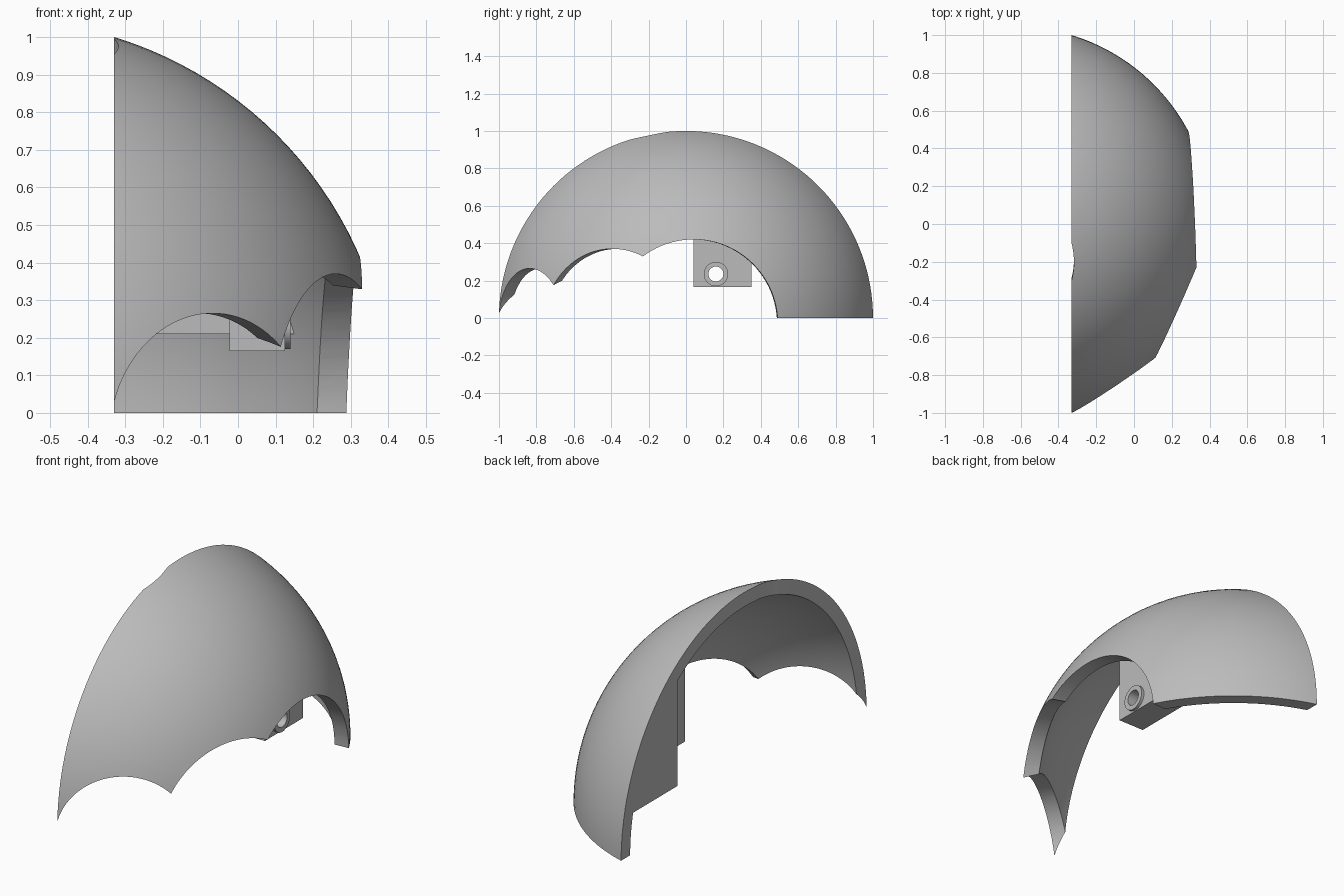
import bpy
from math import radians
from mathutils import Vector

old = bpy.data.objects.get("Cube")
if old:
    bpy.data.objects.remove(old, do_unlink=True)

CENTRE = Vector((-0.635, 0, 0))
OUTER, INNER = 1.0455, 0.975
CUT_X = -0.33

grey = bpy.data.materials.new("plain grey")
grey.use_nodes = True
colour = (0.5, 0.5, 0.5, 1)
grey.diffuse_color = colour
grey.node_tree.nodes["Principled BSDF"].inputs["Base Color"].default_value = colour


def sphere(name, radius):
    # poles lie along x; the small turn keeps vertices off the cut planes
    bpy.ops.mesh.primitive_uv_sphere_add(segments=144, ring_count=72, radius=radius,
                                         location=CENTRE, rotation=(radians(0.6), radians(90), 0))
    ob = bpy.context.object
    ob.name = name
    return ob


def box(name, low, high):
    low, high = Vector(low), Vector(high)
    bpy.ops.mesh.primitive_cube_add(size=1, location=(low + high) / 2)
    ob = bpy.context.object
    ob.name = name
    ob.scale = high - low
    return ob


def cylinder(name, centre, direction, radius, length):
    turn = Vector(direction).to_track_quat('Z', 'Y').to_euler()
    bpy.ops.mesh.primitive_cylinder_add(vertices=96, radius=radius, depth=length,
                                        location=centre, rotation=turn)
    ob = bpy.context.object
    ob.name = name
    return ob


def combine(target, tool, operation):
    mod = target.modifiers.new("combine", 'BOOLEAN')
    mod.operation = operation
    mod.solver = 'EXACT'
    mod.object = tool
    bpy.context.view_layer.objects.active = target
    bpy.ops.object.modifier_apply(modifier=mod.name)
    bpy.data.objects.remove(tool, do_unlink=True)


def finish(ob):
    bpy.ops.object.select_all(action='DESELECT')
    ob.select_set(True)
    bpy.context.view_layer.objects.active = ob
    bpy.ops.object.shade_smooth_by_angle(angle=radians(30))
    ob.data.materials.clear()
    ob.data.materials.append(grey)


# Curved shell: hollow sphere trimmed at the side and the base
shell = sphere("shell", OUTER)
combine(shell, sphere("hollow", INNER), 'DIFFERENCE')
combine(shell, box("trim", (CUT_X, -2, 0), (2, 2, 2)), 'INTERSECT')

# Scalloped lower edge: three arches cut roughly radially
arches = [
    ((-0.071, -0.83, -0.055), (0.55, -0.835, 0), 0.32),
    ((0.2535, -0.391, -0.036), (0.912, -0.41, 0), 0.406),
    ((0.3, 0.04, -0.031), (1, 0.055, 0), 0.451),
]
for centre, direction, radius in arches:
    combine(shell, cylinder("arch_cutter", centre, direction, radius, 0.8), 'DIFFERENCE')

# Shallow notch in the flat rim near the top
combine(shell, cylinder("notch_cutter", (-0.738, -0.2, 0.97), (0, -0.2, 0.98), 0.42, 0.4),
        'DIFFERENCE')
finish(shell)

# Solid filling at the back, flush with the flat rim
filling = box("back_filling", (CUT_X, 0.54, 0.21), (1, 1.2, 1.2))
combine(filling, sphere("filling_limit", INNER + 0.002), 'INTERSECT')
finish(filling)

# Mounting block hanging from the shell, with a bored boss
block = box("mounting_block", (-0.022, 0.04, 0.165), (0.125, 0.35, 1.2))
combine(block, sphere("block_limit", INNER + 0.01), 'INTERSECT')
hole_centre = (0.06, 0.16, 0.235)
combine(block, cylinder("boss", (0.115, 0.16, 0.235), (1, 0, 0), 0.065, 0.05), 'UNION')
combine(block, cylinder("bore", hole_centre, (1, 0, 0), 0.04, 0.4), 'DIFFERENCE')
finish(block)
